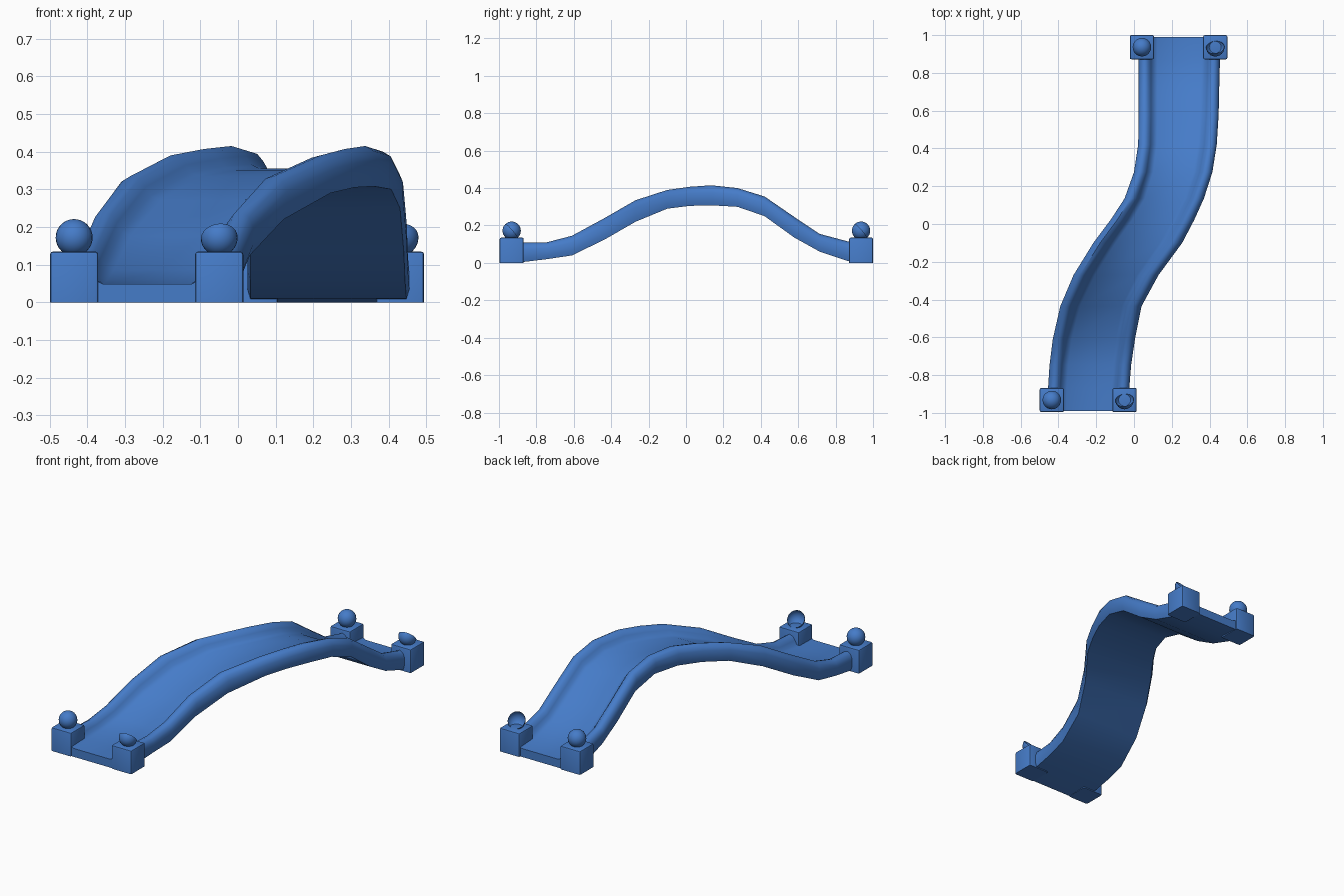
import bpy, bmesh, math
from mathutils import Vector

if "Cube" in bpy.data.objects:
    bpy.data.objects.remove(bpy.data.objects["Cube"])

blue = bpy.data.materials.new("blue")
blue.diffuse_color = (0.06, 0.2, 0.58, 1)
blue.use_nodes = True
blue.node_tree.nodes["Principled BSDF"].inputs["Base Color"].default_value = blue.diffuse_color


def finish(bm, name, angle=40):
    me = bpy.data.meshes.new(name)
    bm.to_mesh(me)
    bm.free()
    ob = bpy.data.objects.new(name, me)
    bpy.context.collection.objects.link(ob)
    me.materials.append(blue)
    bpy.ops.object.select_all(action='DESELECT')
    ob.select_set(True)
    bpy.context.view_layer.objects.active = ob
    bpy.ops.object.shade_smooth_by_angle(angle=math.radians(angle))
    return ob


# Bridge stations: y, left edge x, right edge x, underside z, curb top z
stations = [
    (-0.99, -0.457, -0.025, 0.000, 0.110),
    (-0.87, -0.455, -0.025, 0.005, 0.110),
    (-0.745, -0.447, -0.015, 0.020, 0.110),
    (-0.61, -0.430, 0.005, 0.040, 0.145),
    (-0.435, -0.390, 0.040, 0.125, 0.240),
    (-0.27, -0.320, 0.130, 0.220, 0.335),
    (-0.10, -0.215, 0.255, 0.290, 0.390),
    (0.02, -0.125, 0.318, 0.305, 0.407),
    (0.135, -0.050, 0.370, 0.308, 0.415),
    (0.275, 0.000, 0.415, 0.300, 0.400),
    (0.42, 0.022, 0.438, 0.250, 0.355),
    (0.58, 0.025, 0.448, 0.135, 0.245),
    (0.715, 0.025, 0.451, 0.060, 0.155),
    (0.865, 0.025, 0.455, 0.010, 0.115),
    (0.99, 0.025, 0.455, 0.000, 0.110),
]
# Curb profile: fraction of curb width inwards, fraction of height
curb = [(0.12, 0), (0, 0.25), (0, 0.65), (0.15, 0.88), (0.45, 1.0),
        (0.75, 0.94), (0.98, 0.75), (1.15, 0.55), (1.5, 0.44)]

# Deck with both raised curbs, swept along the stations
bm = bmesh.new()
rings = []
for i, (y, xl, xr, b, t) in enumerate(stations):
    p, n = stations[max(i - 1, 0)], stations[min(i + 1, len(stations) - 1)]
    slope = (n[1] + n[2] - p[1] - p[2]) / 2 / (n[0] - p[0])
    w = 0.066 * math.hypot(1, slope)
    pts = [(xl + u * w, b + v * (t - b)) for u, v in curb]
    pts += [(xr - u * w, b + v * (t - b)) for u, v in reversed(curb)]
    rings.append([bm.verts.new((x, y, z)) for x, z in pts])
for a, c in zip(rings, rings[1:]):
    for k in range(len(a)):
        m = (k + 1) % len(a)
        bm.faces.new((a[k], a[m], c[m], c[k]))
bm.faces.new(rings[0])
bm.faces.new(rings[-1])
bmesh.ops.recalc_face_normals(bm, faces=bm.faces)
finish(bm, "curved_deck", 50)


# Corner post with softened edges
def post(name, x, y):
    bm = bmesh.new()
    bmesh.ops.create_cube(bm, size=1)
    for v in bm.verts:
        v.co = Vector((x + v.co.x * 0.128, y + v.co.y * 0.128,
                       0.0675 + v.co.z * 0.135))
    edges = [e for e in bm.edges if max(v.co.z for v in e.verts) > 0.1]
    bmesh.ops.bevel(bm, geom=edges, offset=0.008, segments=2, profile=0.5,
                    affect='EDGES')
    finish(bm, name)


# Ball finial; the right-hand ones are open half shells
def ball(name, x, y, half):
    bm = bmesh.new()
    bmesh.ops.create_uvsphere(bm, u_segments=24, v_segments=16, radius=0.049)
    if half:
        bmesh.ops.bisect_plane(bm, geom=bm.verts[:] + bm.edges[:] + bm.faces[:],
                               plane_co=(0, 0, 0), plane_no=(-0.1, 0.75, 0.65),
                               clear_outer=True)
    bmesh.ops.translate(bm, verts=bm.verts, vec=(x, y, 0.172))
    finish(bm, name, 60)


for label, x, y, half in (("front_left", -0.435, -0.932, False),
                          ("front_right", -0.05, -0.932, True),
                          ("back_left", 0.042, 0.936, False),
                          ("back_right", 0.43, 0.936, True)):
    post(label + "_post", x, y)
    ball(label + "_ball", x, y, half)
